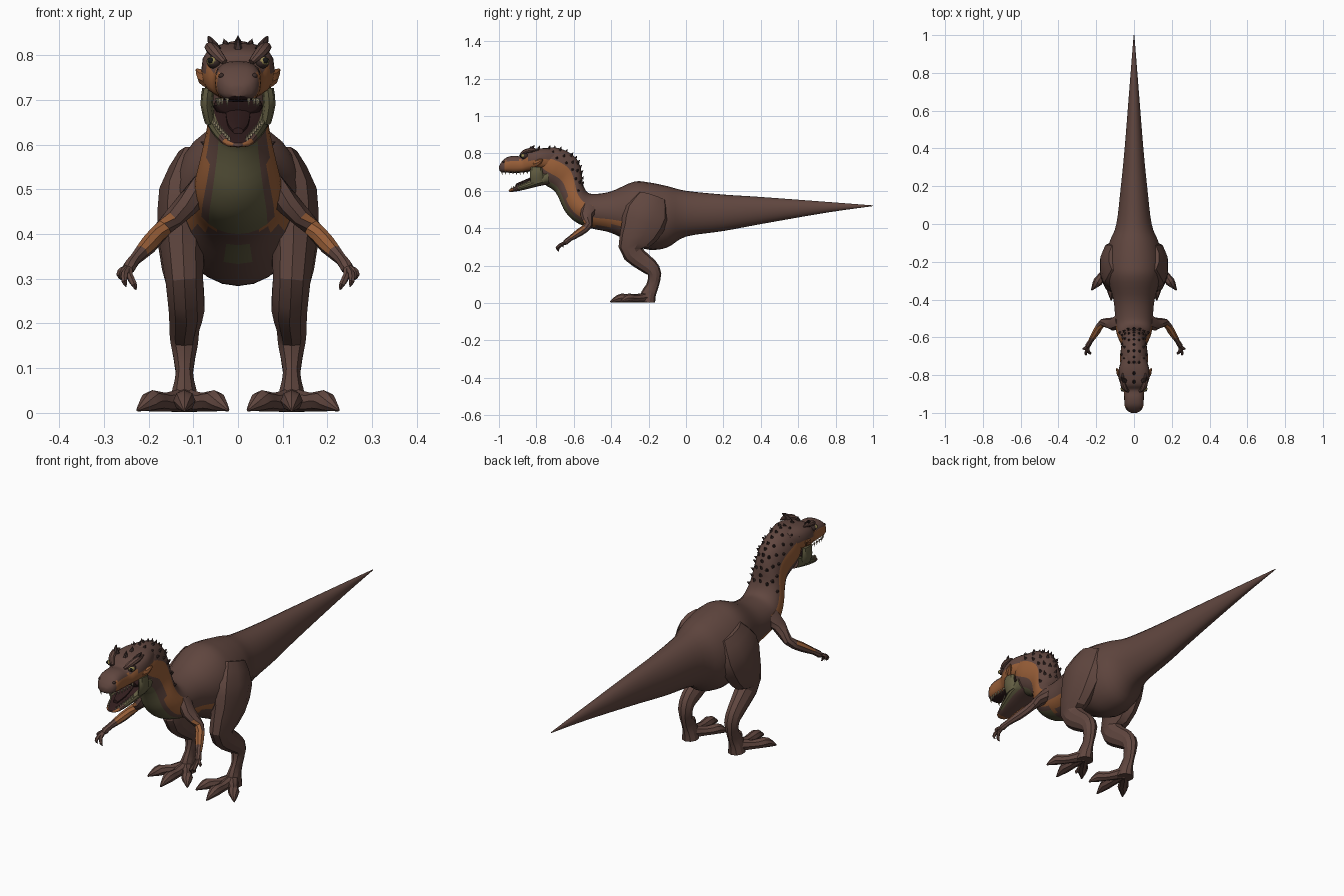
import bpy, bmesh, math
from mathutils import Vector as V

cube = bpy.data.objects.get("Cube")
if cube:
    bpy.data.objects.remove(cube)

COLOURS = {
    "brown_skin": (0.118, 0.062, 0.05), "dark_brown": (0.045, 0.026, 0.023),
    "orange_stripe": (0.32, 0.115, 0.04), "olive_throat": (0.125, 0.112, 0.055),
    "mouth_dark": (0.03, 0.012, 0.012), "tooth_ivory": (0.42, 0.35, 0.22),
    "eye_yellow": (0.33, 0.27, 0.09), "pupil_black": (0.008, 0.008, 0.008),
}
BROWN, DARK, ORANGE, OLIVE, MOUTH, TOOTH, EYE, PUPIL = range(8)
MATS = []
for mat_name, rgb in COLOURS.items():
    m = bpy.data.materials.new(mat_name)
    m.use_nodes = True
    m.diffuse_color = (*rgb, 1)
    bsdf = m.node_tree.nodes["Principled BSDF"]
    bsdf.inputs["Base Color"].default_value = (*rgb, 1)
    bsdf.inputs["Roughness"].default_value = 0.9
    MATS.append(m)


def finish(name, bm, angle=35):
    bmesh.ops.recalc_face_normals(bm, faces=bm.faces)
    me = bpy.data.meshes.new(name)
    bm.to_mesh(me)
    bm.free()
    for m in MATS:
        me.materials.append(m)
    ob = bpy.data.objects.new(name, me)
    bpy.context.collection.objects.link(ob)
    bpy.ops.object.select_all(action='DESELECT')
    ob.select_set(True)
    bpy.context.view_layer.objects.active = ob
    bpy.ops.object.shade_smooth_by_angle(angle=math.radians(angle))
    return ob


def spline(pts, steps):
    """Smoothly resample a list of equal-length tuples."""
    out = []
    for i in range(len(pts) - 1):
        p = [pts[max(0, min(len(pts) - 1, i + k))] for k in (-1, 0, 1, 2)]
        for s in range(steps):
            t = s / steps
            out.append([b + 0.5 * t * (c - a + t * (2*a - 5*b + 4*c - d + t * (3*(b - c) + d - a)))
                        for a, b, c, d in zip(*p)])
    return out + [list(pts[-1])]


def skin(name, rings, sides, rule=None, mat=BROWN, box=1.0, angle=35):
    """Skin rings of (centre, side axis, up axis); a is 0 underneath and pi on top."""
    def power(v):
        return math.copysign(abs(v) ** box, v)
    bm = bmesh.new()
    loops = []
    for c, u, w in rings:
        ang = [2 * math.pi * j / sides for j in range(sides)]
        loops.append([bm.verts.new(c + u * power(math.sin(a)) - w * power(math.cos(a))) for a in ang])
    for r0, r1 in zip(loops, loops[1:]):
        for j in range(sides):
            k = (j + 1) % sides
            f = bm.faces.new((r0[j], r0[k], r1[k], r1[j]))
            a = 2 * math.pi * (j + 0.5) / sides
            f.material_index = rule(f.calc_center_median(), min(a, 2*math.pi - a)) if rule else mat
    for end in (loops[0], loops[-1]):
        bm.faces.new(end).material_index = mat
    return finish(name, bm, angle)


def hull(name, stations, sides, steps=3, **kw):
    """Stations on the centre plane: top y, top z, bottom y, bottom z, half width."""
    rings = [(V((0, (a + c) / 2, (b + d) / 2)), V((max(w, 0.001), 0, 0)), V((0, a - c, b - d)) / 2)
             for a, b, c, d, w in spline(stations, steps)]
    return skin(name, rings, sides, **kw)


def limb(name, path, side, sides=8, steps=2, **kw):
    """Path points: x, y, z, half width, half depth; side mirrors x."""
    pts = spline(path, steps)
    rings = []
    for i, p in enumerate(pts):
        t = (V(pts[min(i + 1, len(pts) - 1)][:3]) - V(pts[max(i - 1, 0)][:3])).normalized()
        v = t.cross(V((1, 0, 0))).normalized()
        u = v.cross(t)
        flip = V((side, 1, 1))
        rings.append((V(p[:3]) * flip, u * p[3] * flip, v * p[4] * flip))
    return skin(name, rings, sides, **kw)


def spikes(name, items, mat, sides=6, angle=35):
    """Cones from (base, direction, radius, length)."""
    bm = bmesh.new()
    for base, d, r, length in items:
        q = V(d).to_track_quat('Z', 'Y')
        ring = [bm.verts.new(V(base) + q @ V((r * math.cos(k * math.tau / sides),
                r * math.sin(k * math.tau / sides), 0))) for k in range(sides)]
        tip = bm.verts.new(V(base) + V(d).normalized() * length)
        for k in range(sides):
            bm.faces.new((ring[k], ring[(k + 1) % sides], tip))
        bm.faces.new(ring)
    for f in bm.faces:
        f.material_index = mat
    return finish(name, bm, angle)


def ball(name, centre, radii, mat):
    bm = bmesh.new()
    bmesh.ops.create_icosphere(bm, subdivisions=2, radius=1)
    for v in bm.verts:
        v.co = V(centre) + v.co * V(radii)
    for f in bm.faces:
        f.material_index = mat
    return finish(name, bm)


# Torso, tail and neck in one skin
def body_colour(c, a):
    if c.y < -0.5:
        if a < 0.72:
            return OLIVE
        if c.z < 0.56 and a < 1.75:
            return ORANGE if a > 0.95 else BROWN
        if 1.25 < a < 1.85:
            return ORANGE
    elif c.y < -0.34 and 0.41 < c.z < 0.45:
        return ORANGE
    elif -0.4 < c.y < -0.32 and a < 0.3:
        return OLIVE
    return BROWN


BODY = [
    (1, .522, 1, .518, .002), (.75, .541, .75, .483, .022), (.4, .567, .4, .422, .05), (.2, .58, .2, .385, .07),
    (0, .60, 0, .355, .094), (-.1, .625, -.1, .297, .132), (-.2, .645, -.2, .285, .15),
    (-.28, .648, -.29, .32, .142), (-.4, .597, -.4, .375, .11), (-.49, .583, -.51, .40, .1),
    (-.53, .595, -.59, .433, .096), (-.552, .64, -.645, .487, .084), (-.558, .70, -.68, .56, .07),
    (-.575, .755, -.70, .595, .066), (-.61, .795, -.725, .615, .07), (-.67, .825, -.75, .63, .074),
    (-.73, .832, -.775, .66, .07), (-.77, .81, -.79, .71, .055)]
hull("body_and_tail", BODY, 26, steps=4, rule=body_colour)


# Upper head with a boxy snout
def head_colour(c, a):
    if a < 0.5:
        return MOUTH if c.y < -0.78 else BROWN
    if c.y > -0.97 and c.z < 0.768 - 0.1 * max(0, -0.86 - c.y) and abs(c.x) > 0.02:
        return ORANGE
    return BROWN


HEAD = [
    (-.70, .825, -.70, .70, .06), (-.76, .828, -.77, .712, .08), (-.82, .82, -.82, .705, .08),
    (-.855, .808, -.855, .70, .068), (-.88, .785, -.88, .697, .056), (-.92, .787, -.92, .695, .052),
    (-.96, .778, -.96, .698, .05), (-.988, .752, -.985, .70, .038), (-1, .73, -.998, .708, .016)]
hull("upper_head", HEAD, 20, rule=head_colour, box=0.75)


# Lower jaw, hanging open
def jaw_colour(c, a):
    if a > 2.2:
        return MOUTH
    if c.y < -0.925:
        return ORANGE
    return OLIVE if a > 0.8 and c.y > -0.9 else BROWN


JAW = [(-.74, .715, -.73, .635, .07), (-.80, .68, -.785, .625, .07), (-.85, .652, -.845, .61, .058),
       (-.90, .63, -.895, .599, .044), (-.935, .612, -.932, .594, .03), (-.948, .604, -.947, .596, .012)]
hull("lower_jaw", JAW, 16, rule=jaw_colour, box=0.8)
hull("mouth_lining", [(-.74, .72, -.74, .65, .055), (-.81, .715, -.80, .66, .055),
                      (-.825, .705, -.815, .67, .045)], 12, mat=MOUTH)
hull("tongue", [(-.80, .685, -.80, .665, .03), (-.87, .655, -.87, .635, .024),
                (-.91, .638, -.91, .622, .012)], 10, mat=MOUTH)

# Teeth, following each jaw edge
teeth = []
for s in (1, -1):
    for i in range(8):
        t = i / 7
        teeth.append(((s * (.046 - .022 * t ** 5), -.85 - .135 * t, .704), (0, .15, -1), .005, .02))
        teeth.append(((s * (.053 - .033 * t), -.855 - .08 * t, .645 - .036 * t), (0, .1, 1), .004, .016))
spikes("teeth", teeth, TOOTH, 5)

# Neck knobs in rows along the back
knobs = []
for i, (ty, tz, by, bz, w) in enumerate(spline(BODY[11:17], 2)):
    top, low = V((0, ty, tz)), V((0, by, bz))
    for a in ((0, .75, -.75) if i % 2 else (0, .4, -.4, 1.05, -1.05)):
        up = (top - low) / 2
        p = (top + low) / 2 + up * math.cos(a) + V((w * math.sin(a), 0, 0))
        d = up.normalized() * math.cos(a) + V((math.sin(a), 0, 0))
        knobs.append((p - d * .004, d, .009, .018))
spikes("neck_knobs", knobs, DARK)
spikes("crown_crest", [((0, -.835, .81), (0, .2, 1), .012, .032),
                       ((0, -.79, .82), (0, .4, 1), .011, .026)], DARK)

for s, side in ((1, "left"), (-1, "right")):
    # Face details
    limb(side + "_brow_ridge", [(.03, -.885, .785, .007, .008), (.05, -.868, .806, .014, .011),
         (.062, -.83, .818, .013, .012), (.06, -.79, .82, .004, .004)], s)
    limb(side + "_brow_horn", [(.05, -.83, .81, .014, .016), (.058, -.825, .826, .01, .012),
         (.066, -.81, .842, .002, .002)], s, mat=DARK)
    limb(side + "_cheek_horn", [(.06, -.81, .745, .02, .022), (.078, -.79, .752, .015, .018),
         (.092, -.765, .768, .003, .003)], s, mat=ORANGE)
    ball(side + "_eye_socket", (s * .053, -.863, .785), (.017, .022, .016), DARK)
    ball(side + "_eye", (s * .058, -.872, .787), (.013, .015, .01), EYE)
    ball(side + "_pupil", (s * .061, -.881, .788), (.008, .007, .007), PUPIL)
    ball(side + "_nostril", (s * .037, -.972, .754), (.007, .01, .006), DARK)
    limb(side + "_jowl", [(.066, -.80, .725, .014, .03), (.07, -.80, .69, .014, .035),
         (.062, -.795, .65, .012, .035)], s, mat=OLIVE)

    # Leg
    limb(side + "_leg", [
        (.095, -.18, .57, .04, .08), (.115, -.21, .48, .065, .125), (.125, -.25, .38, .055, .105),
        (.12, -.295, .295, .044, .066), (.115, -.255, .24, .042, .052), (.12, -.195, .195, .035, .045),
        (.12, -.168, .155, .032, .036), (.12, -.18, .09, .02, .033), (.12, -.2, .05, .028, .04),
        (.12, -.205, .004, .038, .04)], s, sides=10, angle=25)
    for toe, tx, ty in (("inner", .022, -.345), ("middle", .12, -.405), ("outer", .225, -.35)):
        dx, dy = tx - .12, ty + .21
        limb(f"{side}_{toe}_toe", [(.12 + dx * k, -.21 + dy * k, z, r, h) for k, z, r, h in (
            (0, .03, .03, .028), (.4, .024, .021, .021), (.68, .027, .025, .024),
            (.85, .018, .015, .016), (1, .006, .003, .003))], s, angle=25)

    # Arm, orange along the outside of the forearm
    def arm_colour(c, a):
        return ORANGE if -0.61 < c.y < -0.535 and a > 1.5 and abs(c.x) > .15 else BROWN
    limb(side + "_arm", [
        (.075, -.515, .51, .03, .045), (.115, -.53, .465, .027, .034), (.165, -.522, .415, .02, .022),
        (.20, -.572, .376, .02, .021), (.23, -.62, .344, .013, .014), (.243, -.642, .326, .015, .015),
        (.248, -.652, .316, .008, .008)], s, rule=arm_colour)
    for n, (fx, fy, fz) in enumerate(((.232, -.685, .275), (.254, -.69, .282), (.266, -.66, .298))):
        limb(f"{side}_finger_{n + 1}", [
            (.243, -.642, .326, .009, .009), ((.243 + fx) / 2 + .005, (fy - .642) / 2 - .008, (.326 + fz) / 2 + .006, .008, .008),
            (fx, fy, fz + .012, .007, .007), (fx - .004, fy + .005, fz, .001, .001)], s, sides=6)
